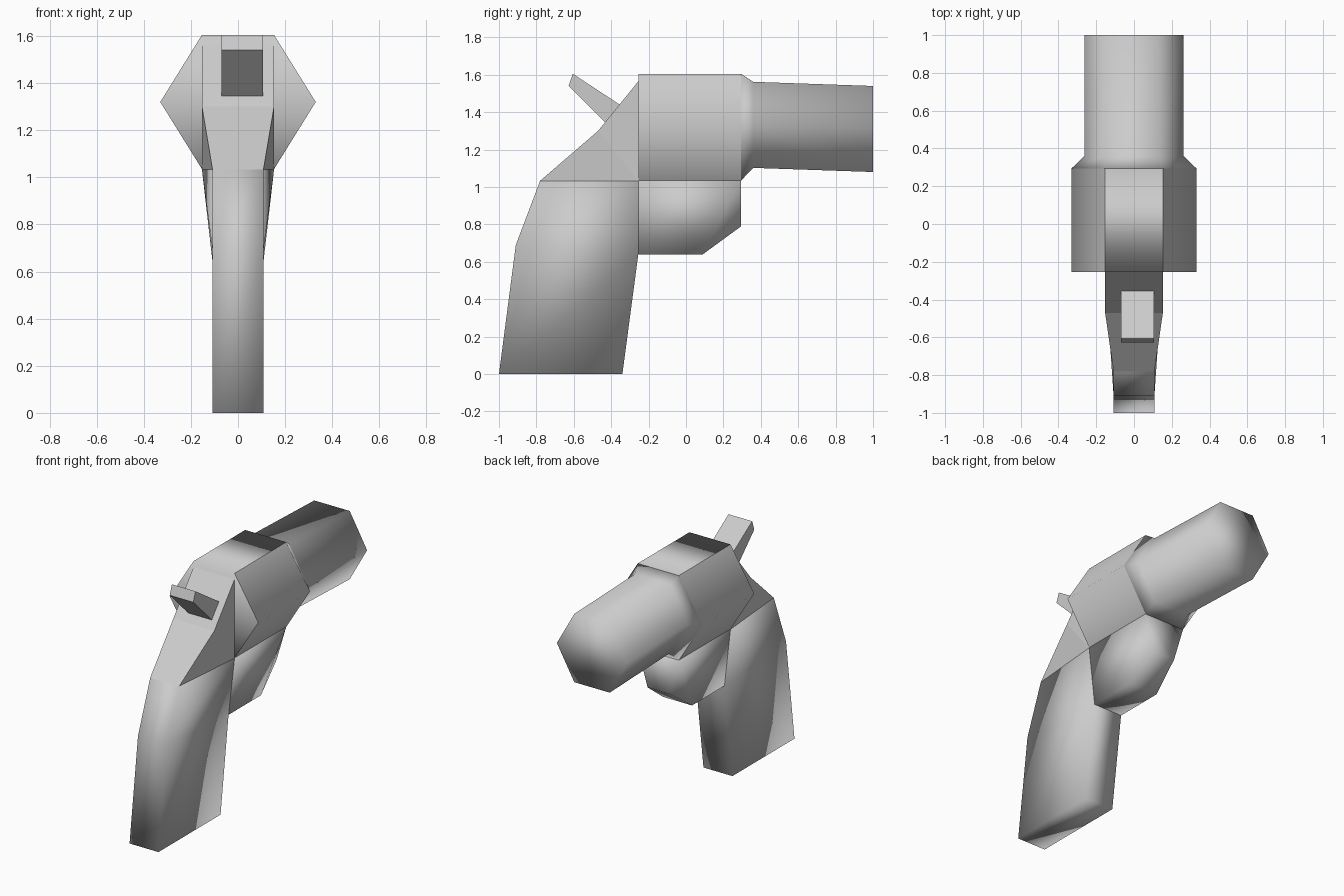
import bpy, bmesh

if "Cube" in bpy.data.objects:
    bpy.data.objects.remove(bpy.data.objects["Cube"], do_unlink=True)

GREY = (0.6, 0.6, 0.6, 1.0)
metal = bpy.data.materials.new("plain_grey")
metal.use_nodes = True
metal.diffuse_color = GREY
metal.node_tree.nodes["Principled BSDF"].inputs["Base Color"].default_value = GREY


def finish(name, bm, smooth):
    """Turn a bmesh into a named, coloured object."""
    bmesh.ops.recalc_face_normals(bm, faces=bm.faces)
    for f in bm.faces:
        f.smooth = smooth
    mesh = bpy.data.meshes.new(name)
    bm.to_mesh(mesh)
    bm.free()
    mesh.materials.append(metal)
    obj = bpy.data.objects.new(name, mesh)
    bpy.context.collection.objects.link(obj)
    return obj


def slab(name, outline, cells, smooth, offset=0.0):
    """Mirrored body from a side outline of (y, z, half width) and side cells."""
    bm = bmesh.new()
    left, right = [[bm.verts.new((s * h + offset, y, z)) for y, z, h in outline]
                   for s in (1, -1)]
    for side in (left, right):
        for cell in cells:
            bm.faces.new([side[i] for i in cell])
    for i in range(len(outline)):
        bm.faces.new((left[i - 1], left[i], right[i], right[i - 1]))
    return finish(name, bm, smooth)


def hex_loft(name, rings, sharp_sides=False):
    """Hexagonal tube along y from rings of (y, mid z, half height, half flat, half width)."""
    bm = bmesh.new()
    loops = []
    for y, zc, hh, flat, wide in rings:
        pts = [(flat, hh), (wide, 0), (flat, -hh), (-flat, -hh), (-wide, 0), (-flat, hh)]
        loops.append([bm.verts.new((x, y, zc + z)) for x, z in pts])
    for a, b in zip(loops, loops[1:]):
        for i in range(6):
            bm.faces.new((a[i - 1], a[i], b[i], b[i - 1]))
    bm.faces.new(loops[0])
    bm.faces.new(loops[-1])
    bm.normal_update()
    if sharp_sides:
        # crisp border around each pair of slanted side faces
        for e in bm.edges:
            slanted = [abs(f.normal.x) > 0.5 for f in e.link_faces]
            e.smooth = sum(slanted) != 1
    return finish(name, bm, True)


THIN, THICK = 0.108, 0.153

# Handle, widening towards the frame
slab("grip",
     [(-1, 0, THIN), (-0.34, 0, THIN), (-0.255, 0.64, THIN),
      (-0.255, 1.033, THICK), (-0.78, 1.033, THIN), (-0.91, 0.69, THIN)],
     [(0, 1, 2, 5), (5, 2, 3), (5, 3, 4)], True)

# Sloped rear of the frame
slab("rear_frame",
     [(-0.78, 1.033, THIN), (-0.255, 1.033, THICK),
      (-0.255, 1.565, THICK), (-0.47, 1.3, THICK)],
     [(0, 1, 3), (1, 2, 3)], False)

# Block beneath the drum
slab("lower_frame",
     [(-0.255, 1.035, THICK), (0.295, 1.035, THICK), (0.295, 0.79, 0.08),
      (0.09, 0.64, THIN), (-0.255, 0.64, THIN)],
     [(0, 1, 3), (1, 2, 3), (0, 3, 4)], True)

# Thumb lever, set slightly off centre
slab("hammer",
     [(-0.605, 1.605, 0.088), (-0.628, 1.54, 0.088),
      (-0.36, 1.275, 0.088), (-0.27, 1.385, 0.088)],
     [(0, 1, 2, 3)], False, offset=0.019)

# Six-sided drum
hex_loft("drum", [(-0.255, 1.32, 0.285, THICK, 0.33),
                  (0.295, 1.32, 0.285, THICK, 0.33)], sharp_sides=True)

# Barrel with flared collar
hex_loft("barrel", [(0.295, 1.32, 0.285, THICK, 0.33),
                    (0.36, 1.332, 0.23, 0.132, 0.262),
                    (1, 1.31, 0.23, 0.132, 0.262)])
